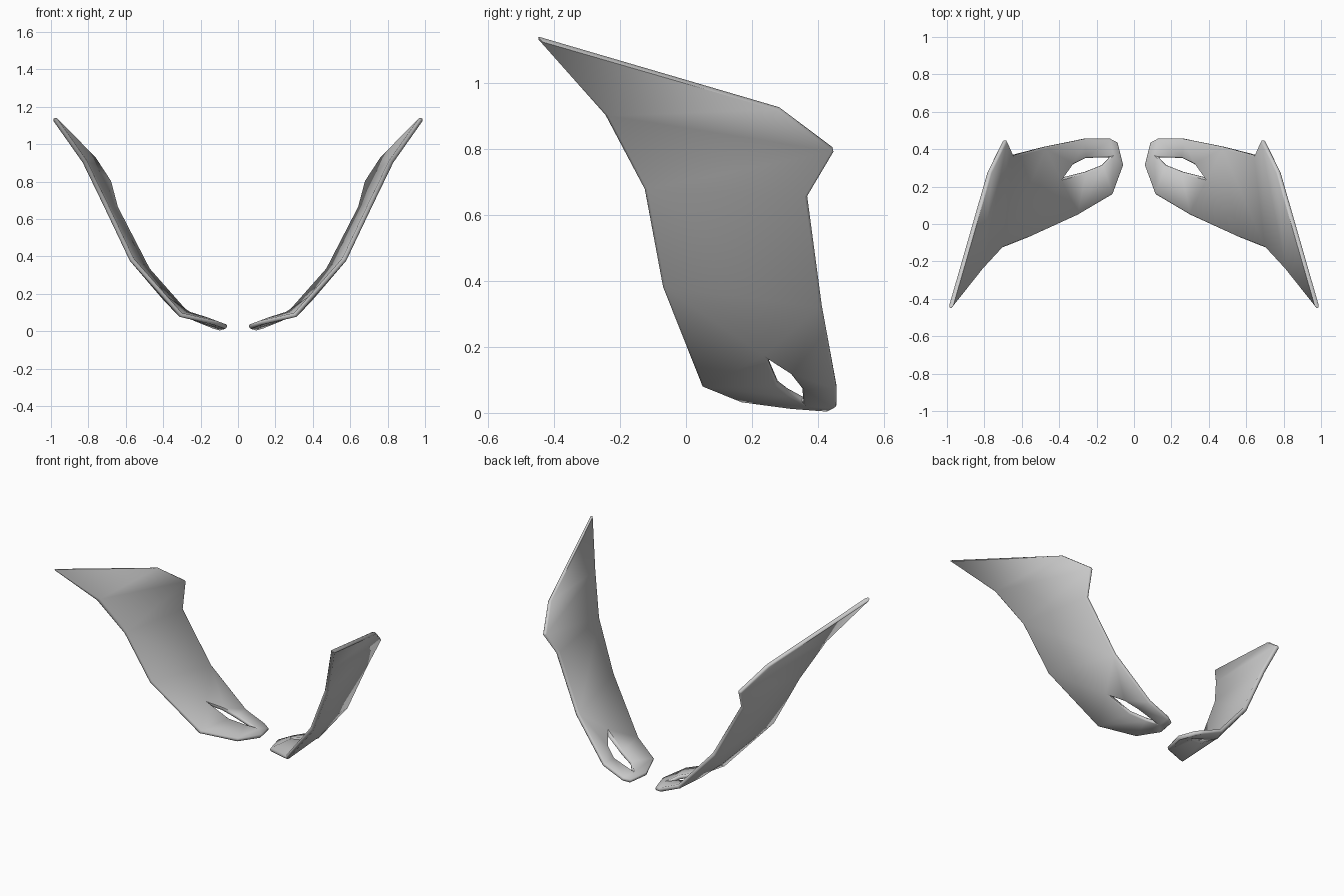
import bpy, bmesh, math

if "Cube" in bpy.data.objects:
    bpy.data.objects.remove(bpy.data.objects["Cube"])

# Mid-surface of one curved panel: front edge, back edge and slot, from top tip to foot
points = {
    "F0": (.984, -.452, 1.14), "F1": (.82, -.245, .907), "F2": (.71, -.125, .68),
    "F3": (.57, -.07, .385), "F4": (.305, .05, .085), "F5": (.117, .16, .043),
    "F6": (.06, .315, .023),
    "B0": (.772, .283, .925), "B1": (.69, .45, .80), "B2": (.653, .367, .66),
    "B3": (.483, .411, .33), "B4": (.264, .456, .083), "B5": (.13, .456, .025),
    "B6": (.09, .435, .014),
    "H0": (.385, .247, .168), "U1": (.333, .318, .122), "U2": (.262, .353, .08),
    "H3": (.13, .357, .037), "L2": (.17, .315, .063), "L1": (.26, .279, .092),
}
faces = """F0 F1 B0, F1 F2 B1 B0, F2 B2 B1, F2 F3 B3 B2,
F3 F4 H0, F3 H0 B3, H0 U1 B3, U1 B4 B3, U1 U2 B4, U2 H3 B5 B4,
H3 B6 B5, H3 F6 B6, H3 L2 F5 F6, L2 L1 F4 F5, L1 H0 F4"""


def make_panel(name, side):
    bm = bmesh.new()
    v = {k: bm.verts.new((side * x, y, z)) for k, (x, y, z) in points.items()}
    for f in faces.split(","):
        bm.faces.new([v[k] for k in f.split()])
    bmesh.ops.recalc_face_normals(bm, faces=bm.faces)
    mesh = bpy.data.meshes.new(name)
    bm.to_mesh(mesh)
    bm.free()
    ob = bpy.data.objects.new(name, mesh)
    bpy.context.collection.objects.link(ob)
    bpy.ops.object.select_all(action='DESELECT')
    ob.select_set(True)
    bpy.context.view_layer.objects.active = ob
    # Sheet thickness and softened rim
    solid = ob.modifiers.new("thickness", 'SOLIDIFY')
    solid.thickness, solid.offset = .025, 0
    bevel = ob.modifiers.new("rim", 'BEVEL')
    bevel.width, bevel.segments = .007, 1
    bevel.limit_method, bevel.angle_limit = 'ANGLE', math.radians(55)
    for m in ("thickness", "rim"):
        bpy.ops.object.modifier_apply(modifier=m)
    bpy.ops.object.shade_smooth_by_angle(angle=math.radians(50))


make_panel("right_panel", 1)
make_panel("left_panel", -1)
